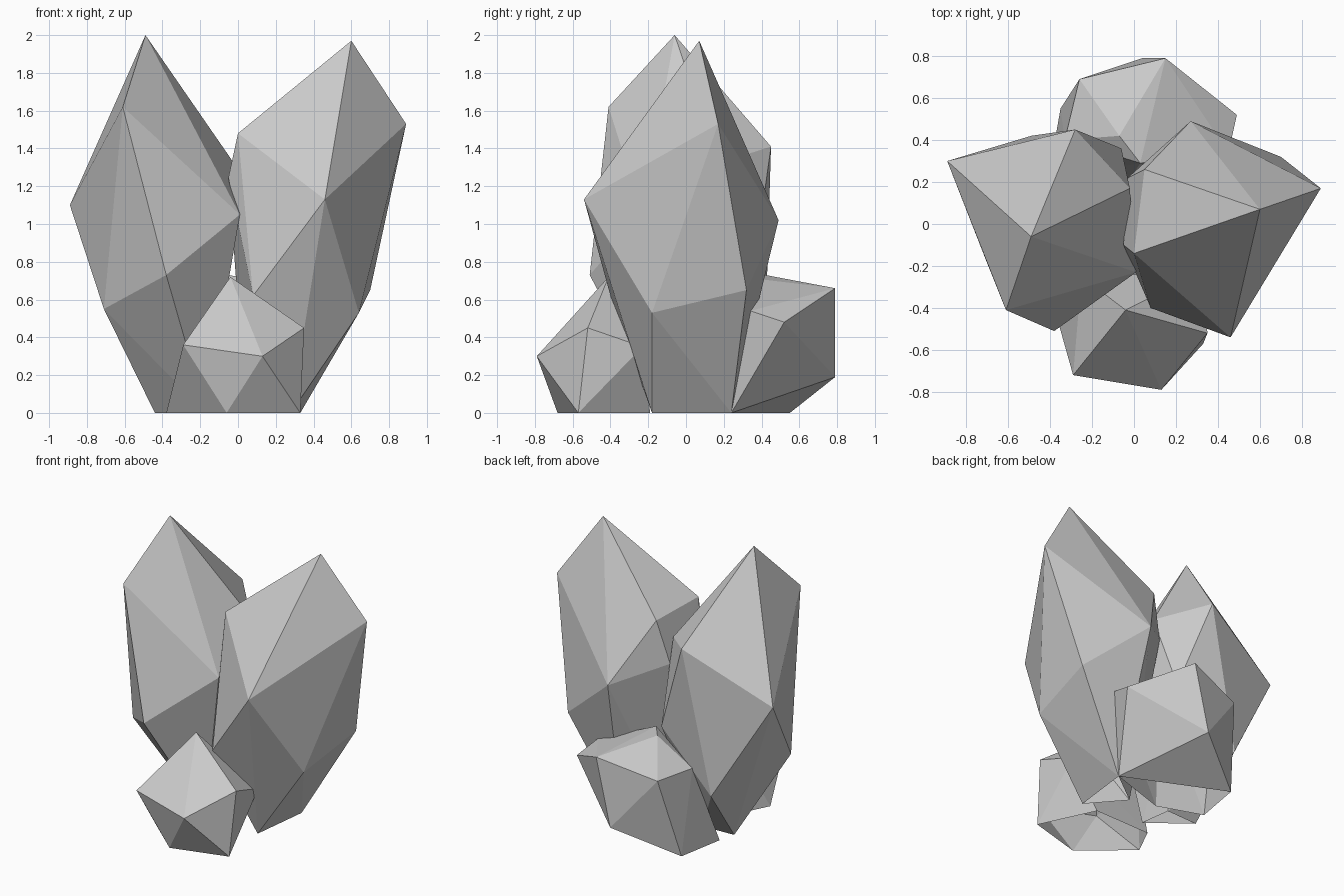
import bpy, bmesh


def rock(name, corners):
    """Faceted boulder: the convex skin around a few corner points, open underneath."""
    bm = bmesh.new()
    for c in corners:
        bm.verts.new(c)
    bmesh.ops.convex_hull(bm, input=bm.verts[:])
    loose = [v for v in bm.verts if not v.link_faces]
    bmesh.ops.delete(bm, geom=loose, context='VERTS')
    bmesh.ops.recalc_face_normals(bm, faces=bm.faces[:])
    under = [f for f in bm.faces if all(v.co.z < 1e-4 for v in f.verts)]
    bmesh.ops.delete(bm, geom=under, context='FACES')
    mesh = bpy.data.meshes.new(name)
    bm.to_mesh(mesh)
    bm.free()
    ob = bpy.data.objects.new(name, mesh)
    bpy.context.collection.objects.link(ob)
    return ob


# Tall left rock: tip, upper ring, lower ring, base
rock("tall_rock_left", [
    (-.49, -.06, 2.0),
    (-.61, -.41, 1.62), (-.89, .30, 1.10), (-.28, .45, 1.41), (-.02, .17, 1.32),
    (.01, -.23, 1.05), (-.06, .36, .77),
    (-.38, -.51, .73), (-.71, -.16, .55), (-.49, .42, .41),
    (-.44, .09, 0), (-.17, -.12, 0), (-.2, .1, 0)])

# Tall right rock
rock("tall_rock_right", [
    (.60, .07, 1.97),
    (.89, .17, 1.53), (.46, -.54, 1.13), (0, -.14, 1.48), (.05, .26, 1.45),
    (.27, .49, 1.02), (-.05, -.10, 1.25), (-.03, .22, 1.15),
    (.08, -.40, .62), (.64, -.18, .53), (.70, .32, .65), (-.01, .08, .7),
    (.28, -.18, 0), (.33, .24, 0), (.08, .05, 0)])

# Small front rock
rock("small_rock_front", [
    (-.04, -.41, .72),
    (-.29, -.72, .36), (.13, -.79, .30), (.35, -.52, .45),
    (.32, -.23, .35), (-.25, -.25, .38),
    (-.06, -.68, 0), (.33, -.57, 0), (-.38, -.40, 0), (.15, -.19, 0), (-.28, -.2, 0)])

# Small back rock
rock("small_rock_back", [
    (.03, .29, .72), (-.07, .42, .73), (.15, .79, .66), (-.26, .69, .56), (-.33, .40, .56),
    (.49, .52, .48), (.45, .34, .54),
    (.04, .79, .19), (-.35, .55, 0), (-.41, .21, 0), (.33, .24, 0), (-.1, .1, 0)])
